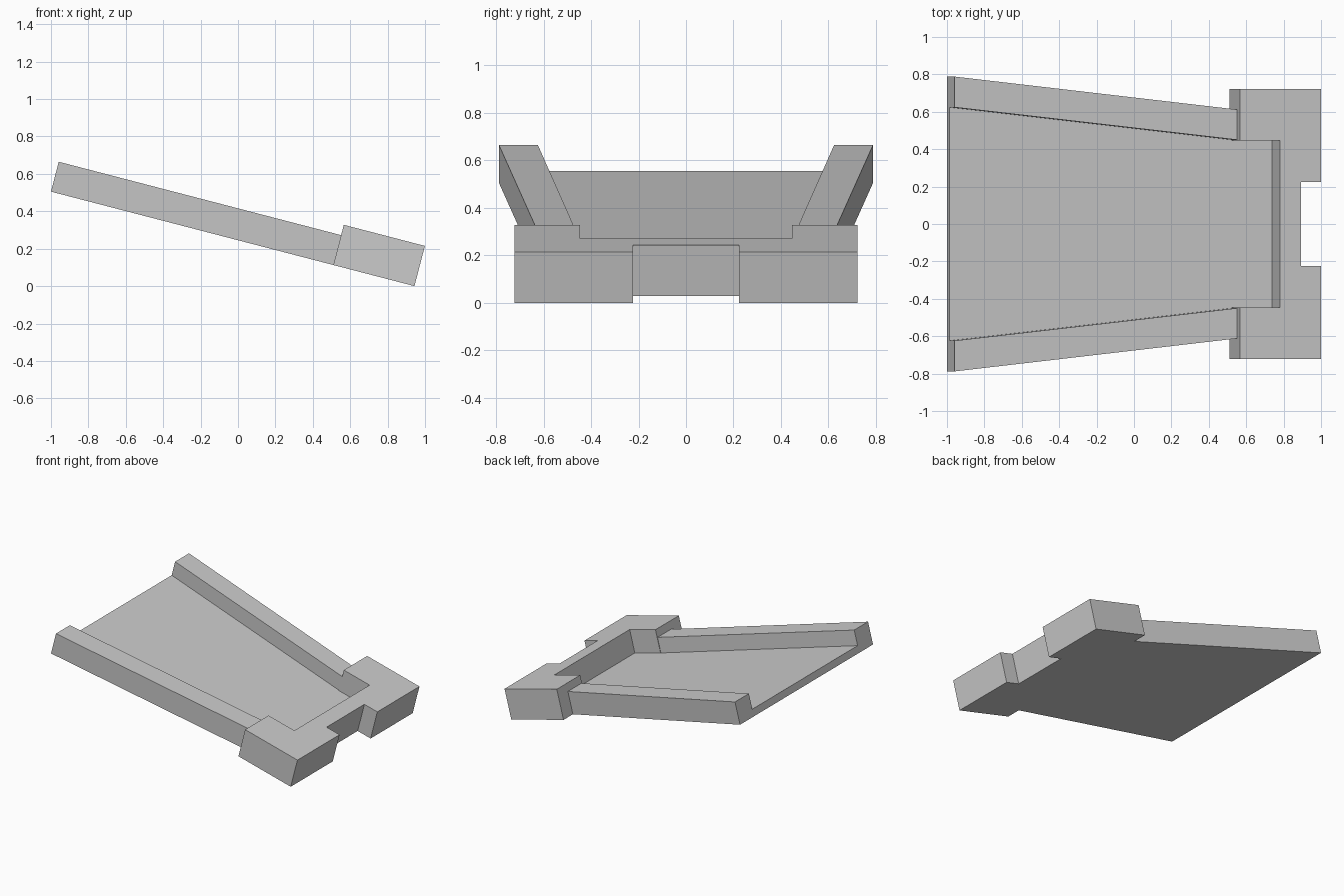
import bpy, bmesh, math
from mathutils import Matrix

if "Cube" in bpy.data.objects:
    bpy.data.objects.remove(bpy.data.objects["Cube"])

# Slope frame: x runs downhill, z is normal to the slope
TILT = math.asin(0.2515)
LENGTH = 2.008
FRAME = Matrix.Translation((-1, 0, 0.505)) @ Matrix.Rotation(TILT, 4, 'Y')


def loft(name, ring_a, ring_b):
    """Closed solid between two matching outlines, placed on the slope."""
    bm = bmesh.new()
    a = [bm.verts.new(p) for p in ring_a]
    b = [bm.verts.new(p) for p in ring_b]
    bm.faces.new(a)
    bm.faces.new(b)
    n = len(a)
    for i in range(n):
        j = (i + 1) % n
        bm.faces.new((a[i], a[j], b[j], b[i]))
    bmesh.ops.recalc_face_normals(bm, faces=bm.faces)
    bm.transform(FRAME)
    mesh = bpy.data.meshes.new(name)
    bm.to_mesh(mesh)
    bm.free()
    obj = bpy.data.objects.new(name, mesh)
    bpy.context.collection.objects.link(obj)
    return obj


def prism(name, outline, w0, w1):
    return loft(name, [(u, y, w0) for u, y in outline], [(u, y, w1) for u, y in outline])


def combine(target, tool, operation):
    mod = target.modifiers.new(operation.title(), 'BOOLEAN')
    mod.operation = operation
    mod.solver = 'EXACT'
    mod.object = tool
    bpy.context.view_layer.objects.active = target
    bpy.ops.object.modifier_apply(modifier=mod.name)
    bpy.data.objects.remove(tool)


FLOOR, WALL, BLOCK = 0.052, 0.165, 0.222
BLOCK_START, POCKET_END, NOTCH = 1.56, 1.781, 1.897


def channel_section(u):
    t = u / BLOCK_START
    outer, inner = 0.788 - 0.176 * t, 0.624 - 0.174 * t
    half = [(outer, 0), (outer, WALL), (inner, WALL), (inner, FLOOR)]
    return [(u, y, w) for y, w in half] + [(u, -y, w) for y, w in reversed(half)]


# Tapered trough with two side walls, running slightly into the end block
chute = loft("tapered_chute", channel_section(0), channel_section(1.6))

# End block with a square notch in its lower edge
side = [(BLOCK_START, 0.723), (LENGTH, 0.723), (LENGTH, 0.224), (NOTCH, 0.224)]
end_block = prism("end_block", side + [(u, -y) for u, y in reversed(side)], 0, BLOCK)

# Pocket continuing the trough floor into the block
pocket = prism("pocket_cutter",
               [(1.5, 0.446), (POCKET_END, 0.446), (POCKET_END, -0.446), (1.5, -0.446)],
               FLOOR, 0.4)
pocket.hide_render = True

combine(chute, end_block, 'UNION')
combine(chute, pocket, 'DIFFERENCE')
